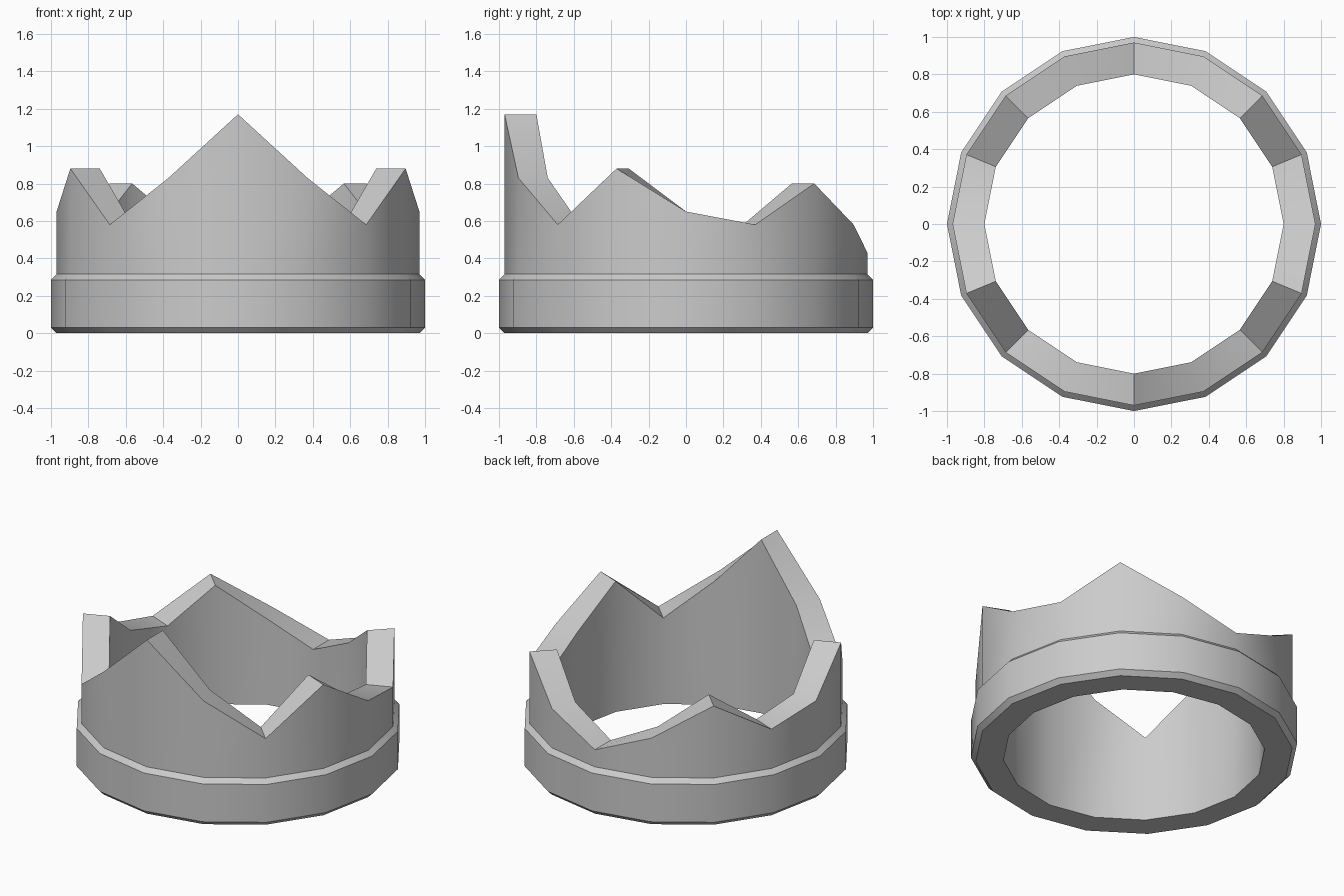
import bpy, bmesh, math

cube = bpy.data.objects.get("Cube")
if cube:
    bpy.data.objects.remove(cube, do_unlink=True)

SIDES = 16
INNER, WALL, BAND = 0.80, 0.97, 1.0

# Rim heights from the front point round to the back, mirrored left and right
half_rim = [1.17, 0.83, 0.58, 0.88, 0.65, 0.58, 0.80, 0.58, 0.43]
rim = half_rim + half_rim[-2:0:-1]

# Plain grey material
grey = bpy.data.materials.new("plain grey")
grey.use_nodes = True
colour = (0.6, 0.6, 0.6, 1)
grey.diffuse_color = colour
grey.node_tree.nodes["Principled BSDF"].inputs["Base Color"].default_value = colour


def section(height):
    """Wall cross-section (radius, z): chamfered base band, wall and rim."""
    return [(INNER, 0), (WALL, 0), (BAND, 0.03), (BAND, 0.285),
            (WALL, 0.315), (WALL, height), (INNER, height)]


# Sweep the cross-section round the ring
bm = bmesh.new()
rings = []
for k, height in enumerate(rim):
    a = 2 * math.pi * k / SIDES - math.pi / 2
    rings.append([bm.verts.new((r * math.cos(a), r * math.sin(a), z))
                  for r, z in section(height)])
for k, ring in enumerate(rings):
    following = rings[(k + 1) % SIDES]
    for i in range(len(ring)):
        j = (i + 1) % len(ring)
        bm.faces.new((ring[i], following[i], following[j], ring[j]))
bmesh.ops.recalc_face_normals(bm, faces=bm.faces)

mesh = bpy.data.meshes.new("pointed_crown_ring")
bm.to_mesh(mesh)
bm.free()
mesh.materials.append(grey)
crown = bpy.data.objects.new("pointed_crown_ring", mesh)
bpy.context.collection.objects.link(crown)

# Smooth the round walls, keep the rim and chamfers crisp
bpy.ops.object.select_all(action="DESELECT")
crown.select_set(True)
bpy.context.view_layer.objects.active = crown
bpy.ops.object.shade_smooth_by_angle(angle=math.radians(30))
